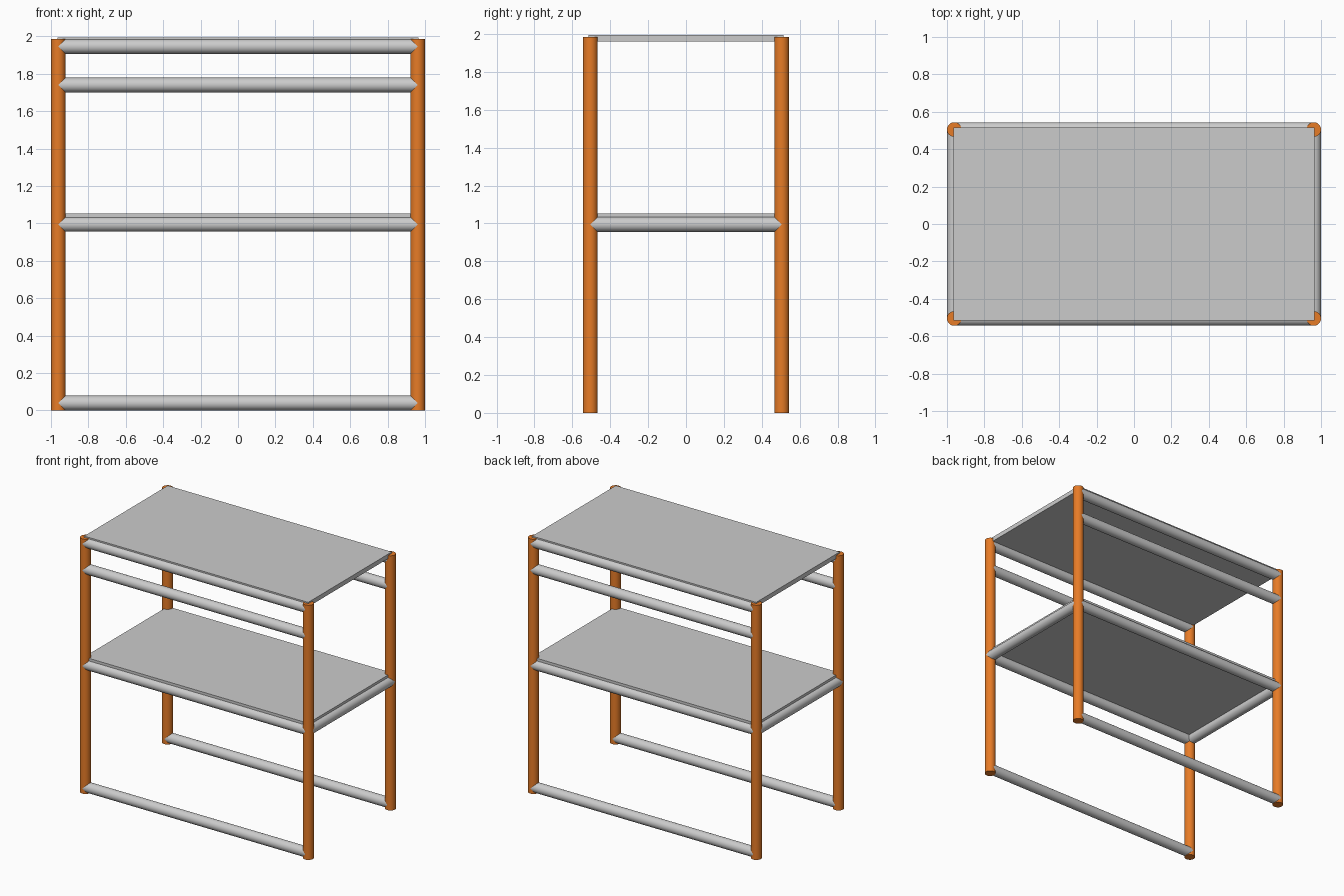
import bpy
import math

if "Cube" in bpy.data.objects:
    bpy.data.objects.remove(bpy.data.objects["Cube"])

R = 0.039           # tube radius
PX, PY = 0.961, 0.505   # post centre lines
H = 1.985           # post height

orange = bpy.data.materials.new("orange_paint")
orange.diffuse_color = (0.8, 0.2, 0.02, 1)
orange.use_nodes = True
orange.node_tree.nodes["Principled BSDF"].inputs["Base Color"].default_value = orange.diffuse_color


def tube(name, loc, length, axis):
    rot = {"x": (0, math.pi / 2, 0), "y": (math.pi / 2, 0, 0), "z": (0, 0, 0)}[axis]
    bpy.ops.mesh.primitive_cylinder_add(vertices=32, radius=R, depth=length,
                                        location=loc, rotation=rot)
    ob = bpy.context.object
    ob.name = name
    bpy.ops.object.shade_smooth_by_angle(angle=math.radians(30))
    return ob


def panel(name, z0, z1):
    bpy.ops.mesh.primitive_cube_add(size=1, location=(0, 0, (z0 + z1) / 2))
    ob = bpy.context.object
    ob.name = name
    ob.scale = (1.932, 1.03, z1 - z0)
    bpy.ops.object.transform_apply(location=False, rotation=False, scale=True)


# Four corner posts
for sx, side in ((-1, "left"), (1, "right")):
    for sy, end in ((-1, "front"), (1, "back")):
        post = tube(f"{end}_{side}_post", (sx * PX, sy * PY, H / 2), H, "z")
        post.data.materials.append(orange)

# Long rails, front and back
for sy, end in ((-1, "front"), (1, "back")):
    for level, z in (("bottom", 0.04), ("middle", 0.995), ("upper", 1.74), ("top", H - R)):
        tube(f"{end}_{level}_rail", (0, sy * PY, z), 2 * PX, "x")

# Short side rails under the middle shelf
for sx, side in ((-1, "left"), (1, "right")):
    tube(f"{side}_side_rail", (sx * PX, 0, 0.995), 2 * PY, "y")

# Shelf panels
panel("middle_shelf", 1.018, 1.053)
panel("top_shelf", 1.96, 1.995)
